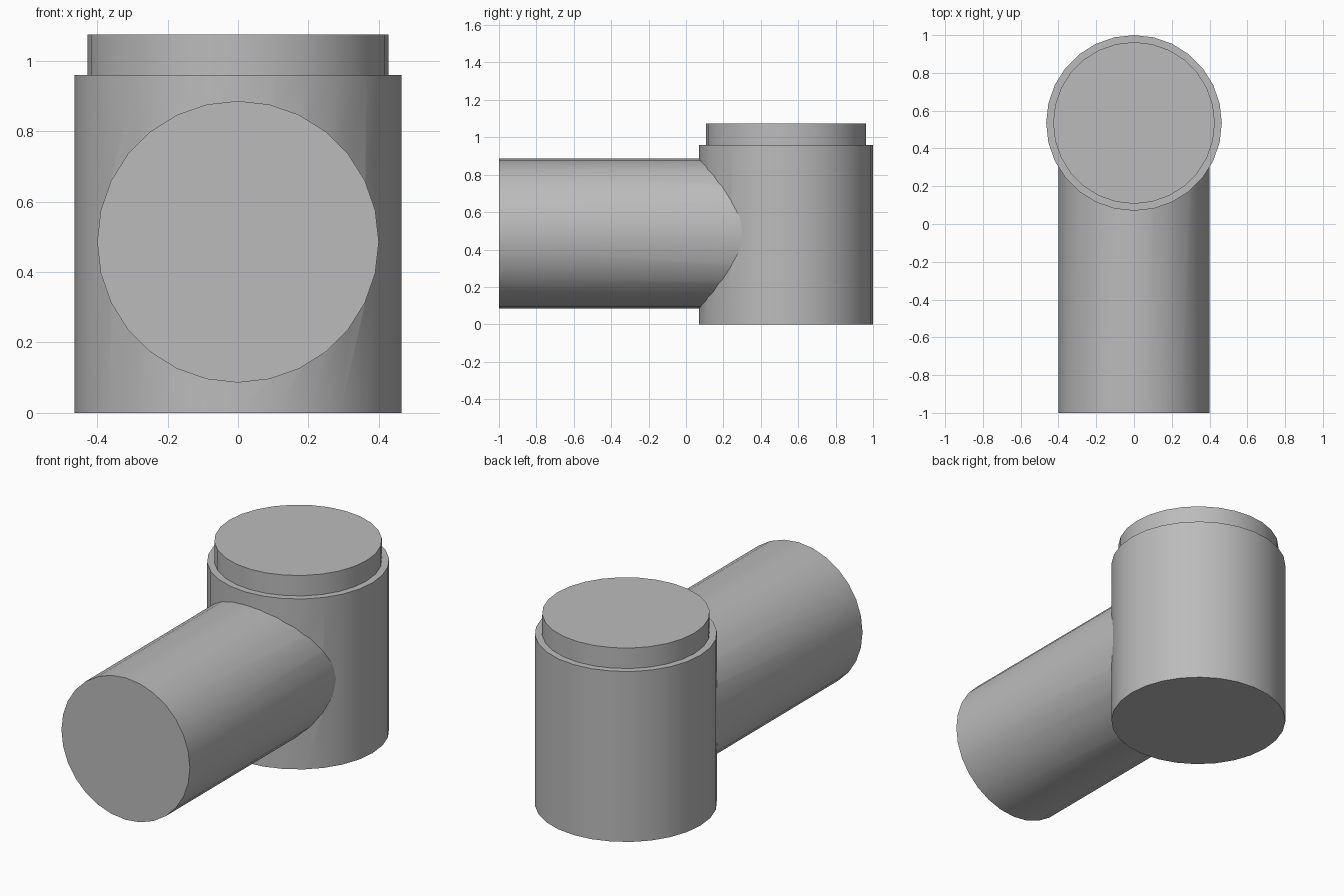
import bpy
import math

if "Cube" in bpy.data.objects:
    bpy.data.objects.remove(bpy.data.objects["Cube"], do_unlink=True)

SIDES = 28
BODY_Y = 0.535

grey = bpy.data.materials.new("plain grey")
grey.use_nodes = True
grey.diffuse_color = (0.5, 0.5, 0.5, 1)
grey.node_tree.nodes["Principled BSDF"].inputs["Base Color"].default_value = (0.5, 0.5, 0.5, 1)


def cylinder(name, radius, length, location, rotation=(0, 0, 0)):
    bpy.ops.mesh.primitive_cylinder_add(
        vertices=SIDES, radius=radius, depth=length, location=location, rotation=rotation)
    obj = bpy.context.object
    obj.name = name
    obj.data.materials.append(grey)
    return obj


def merge(target, other):
    """Union another part into the target and discard the spare part."""
    mod = target.modifiers.new("union", "BOOLEAN")
    mod.operation = "UNION"
    mod.solver = "EXACT"
    mod.object = other
    bpy.ops.object.select_all(action="DESELECT")
    target.select_set(True)
    bpy.context.view_layer.objects.active = target
    bpy.ops.object.modifier_apply(modifier=mod.name)
    bpy.data.objects.remove(other, do_unlink=True)


# Upright body with the horizontal arm joined into its front
body = cylinder("body_with_arm", 0.465, 0.96, (0, BODY_Y, 0.48))
arm = cylinder("arm", 0.4, 1.5, (0, -0.25, 0.486), (math.pi / 2, 0, 0))
merge(body, arm)

# Narrower collar on top of the body
collar = cylinder("collar", 0.428, 0.115, (0, BODY_Y, 1.0175))
merge(body, collar)
body.name = "pipe_elbow"

bpy.ops.object.shade_smooth_by_angle(angle=math.radians(30))
